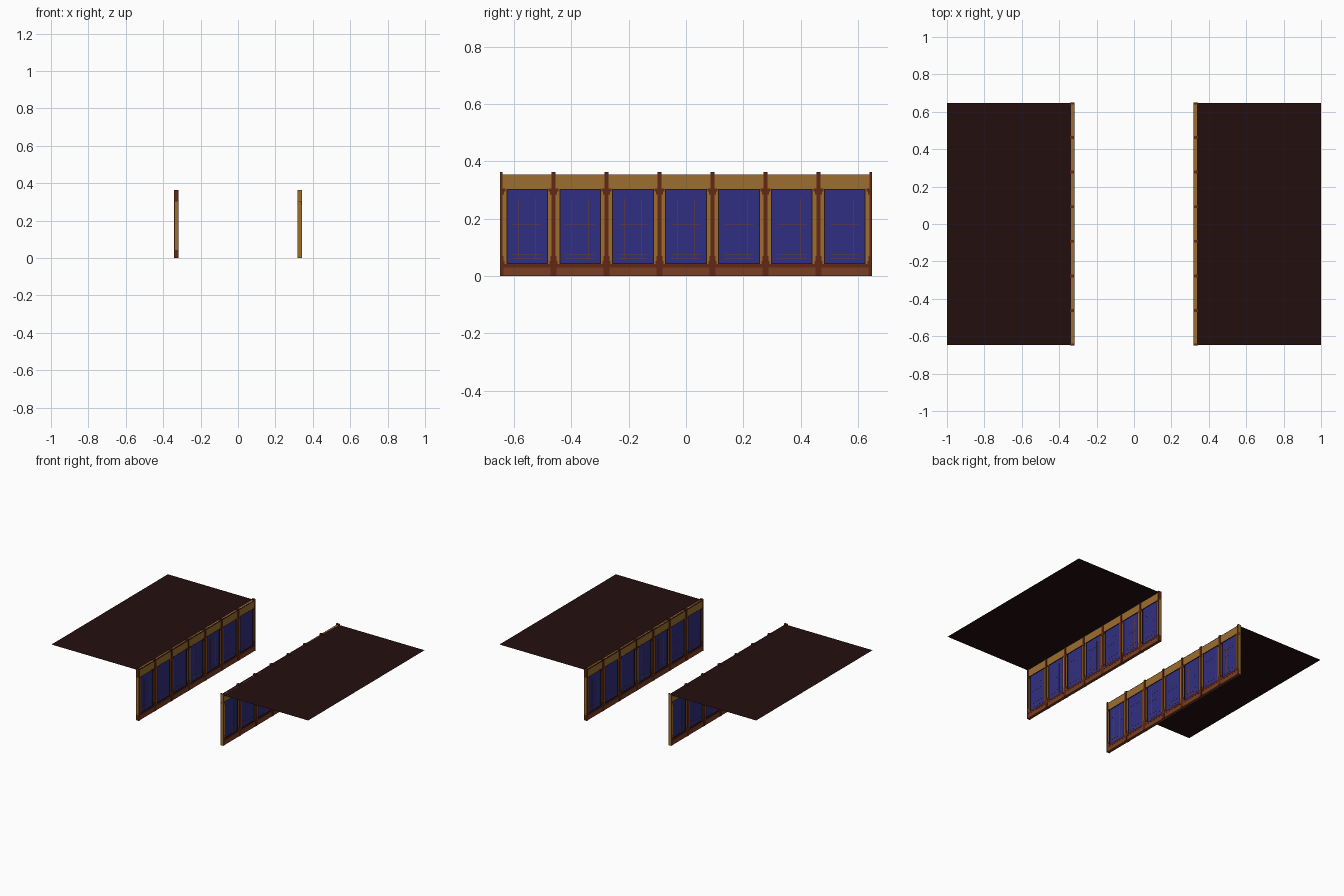
import bpy, bmesh, math
from mathutils import Matrix

if "Cube" in bpy.data.objects:
    bpy.data.objects.remove(bpy.data.objects["Cube"])


def mat(name, r, g, b):
    lin = lambda c: (c / 255 / 12.92) if c < 11 else ((c / 255 + 0.055) / 1.055) ** 2.4
    m = bpy.data.materials.new(name)
    m.diffuse_color = (lin(r), lin(g), lin(b), 1)
    m.use_nodes = True
    m.node_tree.nodes["Principled BSDF"].inputs["Base Color"].default_value = m.diffuse_color
    return m


GOLD = mat("ochre_wall", 156, 111, 47)
BLUE = mat("blue_panel", 48, 47, 130)
BASE = mat("red_brown_base", 120, 62, 35)
POST = mat("dark_brown_post", 98, 40, 20)
TRIM = mat("near_black_trim", 42, 22, 14)
ROOF = mat("maroon_deck", 36, 15, 15)

PITCH, HALF, XC = 0.185, 0.6475, 0.329   # bay width, half length, wall centre
PW, PB, PT = 0.0725, 0.042, 0.303        # panel half width, bottom, top


def box(bm, x0, x1, y0, y1, z0, z1):
    m = Matrix.Translation(((x0 + x1) / 2, (y0 + y1) / 2, (z0 + z1) / 2)) @ \
        Matrix.Diagonal((x1 - x0, y1 - y0, z1 - z0, 1))
    bmesh.ops.create_cube(bm, size=1, matrix=m)


def make(name, material, boxes, turn):
    bm = bmesh.new()
    for b in boxes:
        box(bm, *b)
    bm.transform(Matrix.Rotation(turn, 4, 'Z'))
    me = bpy.data.meshes.new(name)
    bm.to_mesh(me)
    bm.free()
    me.materials.append(material)
    ob = bpy.data.objects.new(name, me)
    bpy.context.collection.objects.link(ob)
    return ob


def slab(d, y0, y1, z0, z1):
    """Box of half depth d centred on the wall line."""
    return (XC - d, XC + d, y0, y1, z0, z1)


def clip(y, w):
    """Span around a post, cut off at the wall ends."""
    return max(y - w, -HALF - 0.0025), min(y + w, HALF + 0.0025)


bays = [(i - 3) * PITCH for i in range(7)]
posts = [(i - 3.5) * PITCH for i in range(8)]

for side, turn in (("right", 0), ("left", math.pi)):
    # ochre frieze and uprights beside each panel
    wall = [slab(0.008, -HALF, HALF, PT, 0.355)]
    wall += [slab(0.008, *clip(p, PITCH / 2 - PW), PB, PT) for p in posts]
    # end plate
    wall.append(slab(0.012, -0.65, -0.6485, 0, 0.363))
    make(side + "_wall_frame", GOLD, wall, turn)

    # blue panels
    make(side + "_panels", BLUE,
         [slab(0.005, b - PW, b + PW, PB, PT) for b in bays], turn)

    # thin dark borders round each panel
    t, trims = 0.0035, []
    for b in bays:
        trims += [slab(0.0085, b - PW, b + PW, PT - t, PT),
                  slab(0.0085, b - PW, b + PW, PB, PB + t),
                  slab(0.0085, b - PW, b - PW + t, PB, PT),
                  slab(0.0085, b + PW - t, b + PW, PB, PT)]
    make(side + "_panel_borders", TRIM, trims, turn)

    # faint lattice on the panels
    bars = []
    for b in bays:
        bars += [slab(0.0054, b - 0.05, b + 0.05, z, z + 0.0012) for z in (0.06, 0.075, 0.09, 0.18, 0.23)]
        bars += [slab(0.0055, b + o, b + o + 0.0012, 0.06, 0.27) for o in (-0.03, 0.03)]
    make(side + "_lattice", BASE, bars, turn)

    # base board with a darker ledge
    make(side + "_base_board", BASE, [slab(0.010, -HALF, HALF, 0, 0.03)], turn)
    make(side + "_base_ledge", POST, [slab(0.011, -HALF, HALF, 0.03, 0.042)], turn)

    # posts with stepped feet and brackets
    parts = []
    for p in posts:
        parts += [slab(0.012, *clip(p, 0.0075), 0, 0.363),
                  slab(0.0115, *clip(p, 0.011), 0, 0.07),
                  slab(0.0105, *clip(p, 0.0145), 0.035, 0.052),
                  slab(0.0105, *clip(p, 0.012), 0.285, 0.3),
                  slab(0.0105, *clip(p, 0.017), 0.295, 0.305)]
    make(side + "_posts", POST, parts, turn)

    # flat deck reaching outward from the wall top
    bm = bmesh.new()
    vs = [bm.verts.new((x, y, 0.355)) for x, y in
          ((0.319, -HALF), (1, -HALF), (1, HALF), (0.319, HALF))]
    bm.faces.new(vs)
    bm.transform(Matrix.Rotation(turn, 4, 'Z'))
    me = bpy.data.meshes.new(side + "_deck")
    bm.to_mesh(me)
    bm.free()
    me.materials.append(ROOF)
    bpy.context.collection.objects.link(bpy.data.objects.new(side + "_deck", me))
